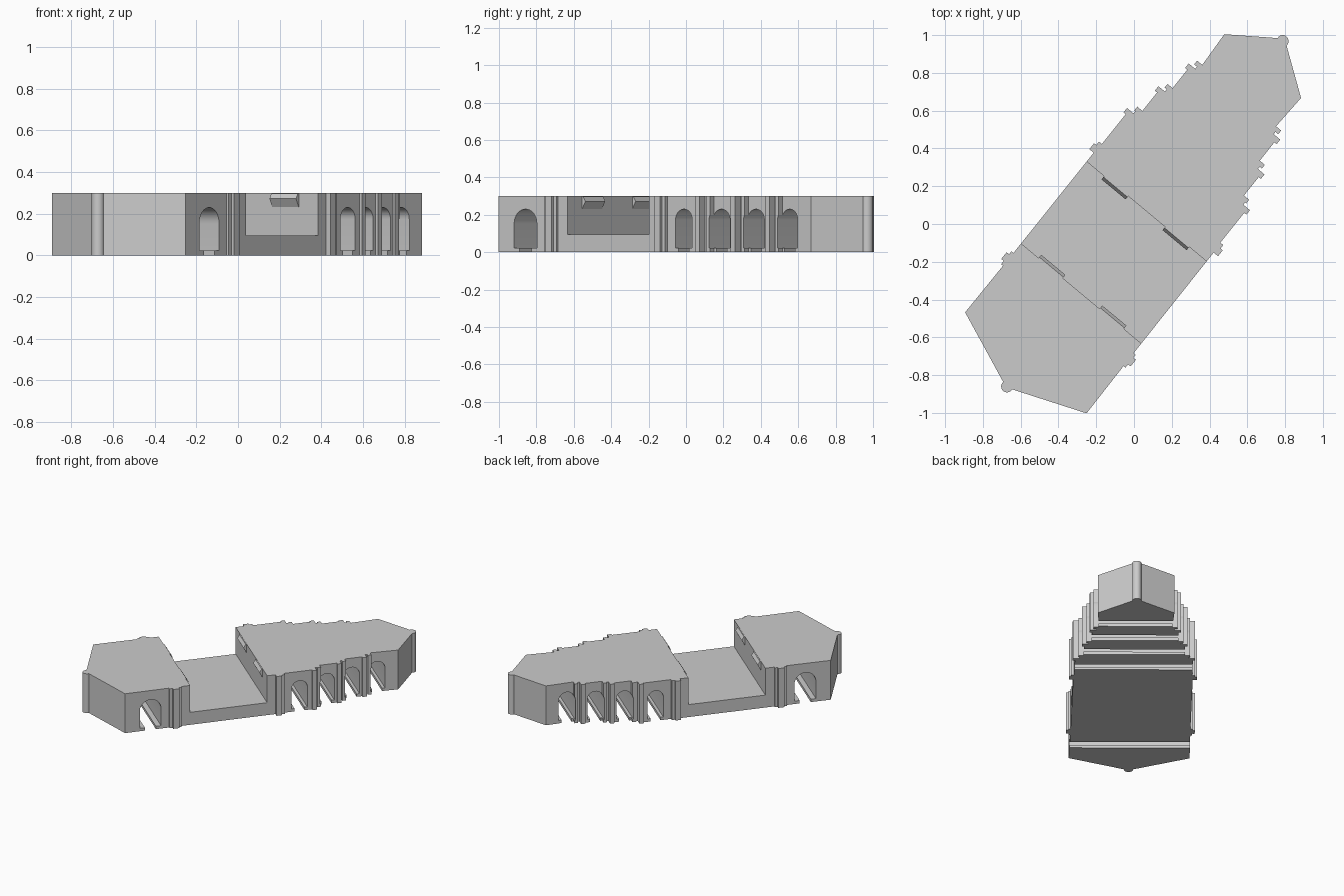
import bpy, bmesh, math
from mathutils import Vector

if "Cube" in bpy.data.objects:
    bpy.data.objects.remove(bpy.data.objects["Cube"])

ANGLE = math.radians(51.4)
U = Vector((math.cos(ANGLE), math.sin(ANGLE)))     # along the building
V = Vector((math.sin(ANGLE), -math.cos(ANGLE)))    # across the building
ORIGIN = Vector((0.07, 0.07))
SHEAR = -0.02
HEIGHT, DECK = 0.30, 0.095

grey = bpy.data.materials.new("stone_grey")
grey.diffuse_color = (0.6, 0.6, 0.6, 1)
grey.use_nodes = True
grey.node_tree.nodes["Principled BSDF"].inputs["Base Color"].default_value = grey.diffuse_color


def place(s, t, z):
    """Building coordinates (along, across, up) to world."""
    p = ORIGIN + U * (s + SHEAR * t) + V * t
    return Vector((p.x, p.y, z))


def prism(name, ring_a, ring_b):
    """Solid between two matching rings of (s, t, z) points."""
    bm = bmesh.new()
    a = [bm.verts.new(place(*p)) for p in ring_a]
    b = [bm.verts.new(place(*p)) for p in ring_b]
    bm.faces.new(a)
    bm.faces.new(b[::-1])
    for i in range(len(a)):
        j = (i + 1) % len(a)
        bm.faces.new((a[j], a[i], b[i], b[j]))
    bmesh.ops.recalc_face_normals(bm, faces=bm.faces)
    mesh = bpy.data.meshes.new(name)
    bm.to_mesh(mesh)
    bm.free()
    mesh.materials.append(grey)
    ob = bpy.data.objects.new(name, mesh)
    bpy.context.collection.objects.link(ob)
    return ob


def block(name, half, top):
    """Extrude a plan, given as its right half, mirrored across the axis."""
    plan = half + [(s, -t) for s, t in reversed(half) if t > 1e-4]
    return prism(name, [(s, t, 0) for s, t in plan], [(s, t, top) for s, t in plan])


def end_column(apex, sign, r=0.031):
    """Half-round column on a pointed end, from the axis outwards."""
    return [(apex + sign * r * math.cos(a), r * math.sin(a))
            for a in (math.radians(d) for d in range(0, 101, 10))]


def cut_arches(ob, arches):
    """Arched tunnels right through the block, with a narrow floor slot."""
    for centre, r, slot in arches:
        spring = 0.23 - r
        ring = [(centre - slot, -0.02), (centre - slot, 0.022), (centre - r, 0.022)]
        ring += [(centre - r * math.cos(math.pi * i / 16),
                  spring + r * math.sin(math.pi * i / 16)) for i in range(17)]
        ring += [(centre + r, 0.022), (centre + slot, 0.022), (centre + slot, -0.02)]
        cutter = prism("tunnel_cutter", [(s, -0.6, z) for s, z in ring],
                       [(s, 0.6, z) for s, z in ring])
        mod = ob.modifiers.new("tunnel", 'BOOLEAN')
        mod.operation, mod.solver, mod.object = 'DIFFERENCE', 'EXACT', cutter
        bpy.context.view_layer.objects.active = ob
        bpy.ops.object.modifier_apply(modifier=mod.name)
        bpy.data.objects.remove(cutter)


def smooth(ob):
    bpy.ops.object.select_all(action='DESELECT')
    ob.select_set(True)
    bpy.context.view_layer.objects.active = ob
    bpy.ops.object.shade_smooth_by_angle(angle=math.radians(25))


# Short block: pointed end, one arch, one stepped pilaster per side
short_plan = end_column(-1.19, -1) + [
    (-1.03, 0.418), (-0.712, 0.415), (-0.712, 0.428), (-0.69, 0.428), (-0.69, 0.445),
    (-0.645, 0.445), (-0.645, 0.428), (-0.625, 0.428), (-0.625, 0.414), (-0.56, 0.414)]
short_block = block("short_block", short_plan, HEIGHT)
cut_arches(short_block, [(-0.847, 0.077, 0.04)])

# Long block: bays step inwards, a notched double pilaster at each step
bays = [0.408, 0.350, 0.300, 0.254]
long_plan = [(-0.005, 0.413), (0.055, 0.413), (0.055, 0.443), (0.095, 0.443),
             (0.095, 0.428), (0.118, 0.428), (0.118, bays[0])]
for c, wide, narrow in zip((0.36, 0.555, 0.75), bays, bays[1:]):
    long_plan += [(c - 0.04, wide), (c - 0.04, wide + 0.015), (c - 0.01, wide + 0.015),
                  (c - 0.01, wide - 0.03), (c + 0.005, wide - 0.03),
                  (c + 0.005, narrow + 0.035), (c + 0.03, narrow + 0.035),
                  (c + 0.03, narrow)]
long_plan += [(0.98, 0.264)] + end_column(1.15, 1)[::-1]
long_block = block("long_block", long_plan, HEIGHT)
cut_arches(long_block, [(s, 0.057, 0.036) for s in (0.23, 0.44, 0.635, 0.83)])

# Low deck joining the two blocks
block("deck", [(-0.56, 0.414), (-0.005, 0.413)], DECK)

# Angled hoods on the walls above the deck
for label, wall, sign in (("long", -0.005, -1), ("short", -0.56, 1)):
    for side, t in (("left", -0.21), ("right", 0.21)):
        prof = [(0, 0.298), (0.006, 0.298), (0.022, 0.272), (0, 0.232)]
        prism(f"hood_{label}_{side}",
              [(wall + sign * d, t - 0.083, z) for d, z in prof],
              [(wall + sign * d, t + 0.083, z) for d, z in prof])

for ob in (short_block, long_block):
    smooth(ob)
